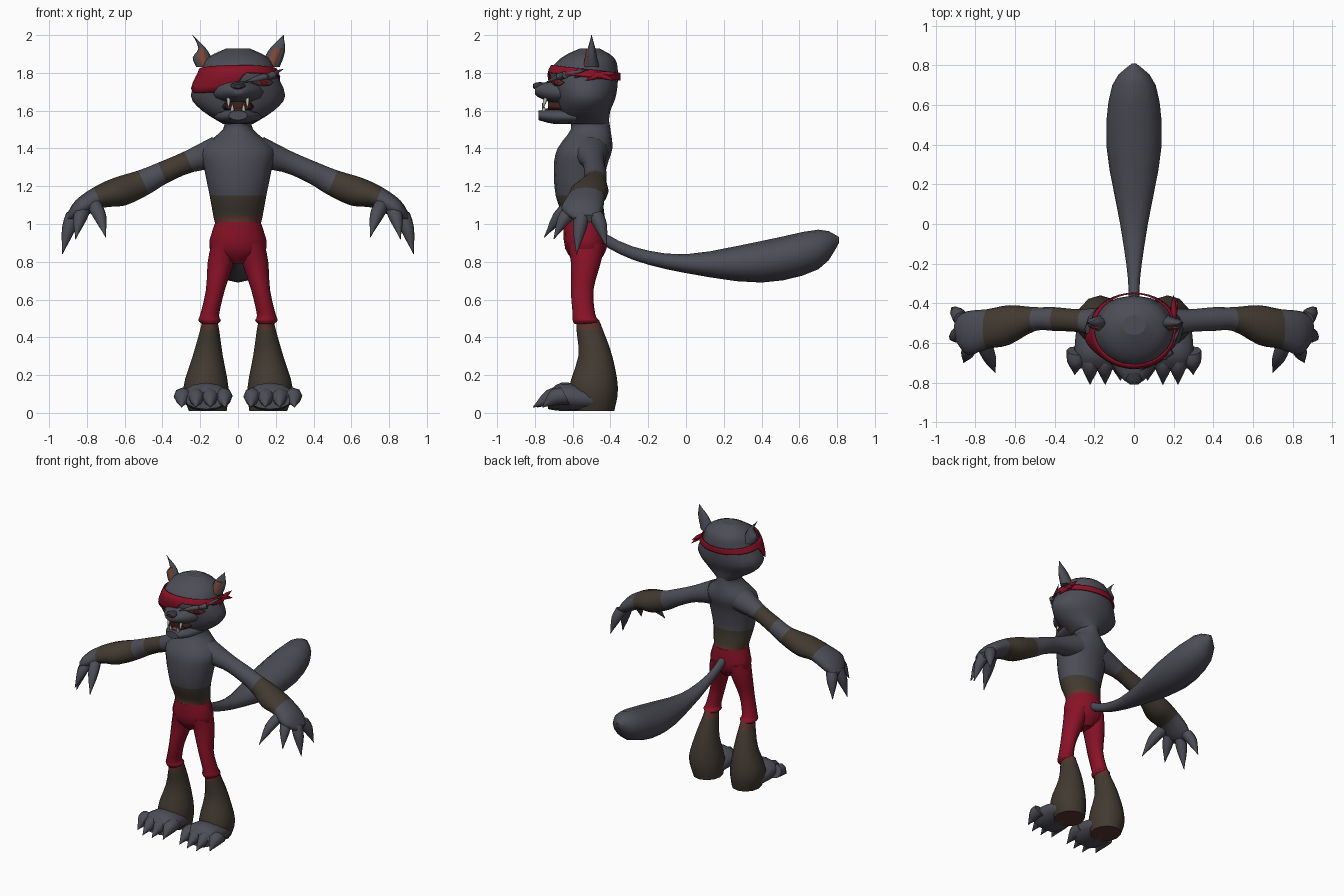
import bpy, bmesh, math
from mathutils import Vector

cube = bpy.data.objects.get("Cube")
if cube:
    bpy.data.objects.remove(cube, do_unlink=True)

# Colours
COLOURS = {
    "grey_fur": (.073, .073, .093), "red_cloth": (.25, .006, .02),
    "brown_wrap": (.053, .042, .03), "rust_trim": (.1, .033, .026),
    "ear_inside": (.2, .065, .04), "mouth_dark": (.045, .014, .012),
    "tooth_white": (.5, .48, .44), "nose_dark": (.035, .035, .042),
}
MATERIALS = []
for name, colour in COLOURS.items():
    material = bpy.data.materials.new(name)
    material.use_nodes = True
    material.diffuse_color = (*colour, 1)
    material.node_tree.nodes["Principled BSDF"].inputs["Base Color"].default_value = (*colour, 1)
    MATERIALS.append(material)
GREY, RED, BROWN, RUST, EAR, MOUTH, TOOTH, NOSE = range(len(MATERIALS))
X, Y, Z = Vector((1, 0, 0)), Vector((0, 1, 0)), Vector((0, 0, 1))
STEPS = 3


def finish(name, bm):
    bmesh.ops.recalc_face_normals(bm, faces=bm.faces)
    mesh = bpy.data.meshes.new(name)
    bm.to_mesh(mesh)
    bm.free()
    for material in MATERIALS:
        mesh.materials.append(material)
    part = bpy.data.objects.new(name, mesh)
    bpy.context.collection.objects.link(part)
    return part


def spline(keys):
    """Smooth curve of tuples through the key tuples."""
    padded = [keys[0], *keys, keys[-1]]
    result = []
    for k in range(len(keys) - 1):
        for step in range(STEPS):
            t = step / STEPS
            result.append(tuple(
                b + t * ((c - a) + t * (2 * a - 5 * b + 4 * c - d + t * (3 * b - a - 3 * c + d))) / 2
                for a, b, c, d in zip(*padded[k:k + 4])))
    return result + [tuple(keys[-1])]


def loft(name, keys, u, v, mats=GREY, sides=12):
    """Skin ellipses (x, y, z, u radius, v radius); a list of mats ends with the end cap."""
    if isinstance(mats, int):
        mats = [mats] * len(keys)
    bm = bmesh.new()
    loops = []
    for x, y, z, ru, rv in spline(keys):
        centre = Vector((x, y, z))
        angles = [math.tau * i / sides for i in range(sides)]
        loops.append([bm.verts.new(centre + u * max(ru, .002) * math.cos(a) + v * max(rv, .002) * math.sin(a))
                      for a in angles])
    for k, (low, high) in enumerate(zip(loops, loops[1:])):
        for i in range(sides):
            face = bm.faces.new((low[i], low[i - 1], high[i - 1], high[i]))
            face.smooth = True
            face.material_index = mats[k // STEPS]
    bm.faces.new(loops[0]).material_index = mats[0]
    bm.faces.new(loops[-1]).material_index = mats[-1]
    return finish(name, bm)


def column(name, rows, mats=GREY):
    """Upright part from rows of height, half width, front, back."""
    return loft(name, [(0, (f + b) / 2, z, w, (b - f) / 2) for z, w, f, b in rows], X, Y, mats, 16)


def beam(name, rows, mats=GREY, x=0):
    """Part running front to back from rows of y, half width, bottom, top."""
    return loft(name, [(x, y, (b + t) / 2, w, (t - b) / 2) for y, w, b, t in rows], X, Z, mats)


def digit(name, base, tip, radius, mat=GREY, lift=0):
    """Tapered finger, toe, tooth or spike, arched upward by lift."""
    base, tip = Vector(base), Vector(tip)
    along = (tip - base).normalized()
    u = along.orthogonal().normalized()
    middle = base.lerp(tip, .5) + Z * lift
    keys = [(*base, radius, radius), (*middle, radius * .85, radius * .85), (*tip, 0, 0)]
    return loft(name, keys, u, along.cross(u), mat, 8)


# Torso with wrapped waist, trouser hips and tail
column("torso", [(1, .12, -.65, -.42), (1.04, .13, -.65, -.43), (1.15, .15, -.69, -.44), (1.3, .18, -.7, -.42),
                 (1.4, .19, -.68, -.39), (1.5, .08, -.61, -.4), (1.56, .08, -.62, -.41)],
       [RUST, BROWN, GREY, GREY, GREY, GREY, GREY])
column("trouser_hips", [(.79, .03, -.58, -.47), (.87, .15, -.64, -.42), (1.01, .12, -.65, -.42)], RED)
beam("tail", [(-.46, .03, .9, .97), (-.28, .03, .81, .88), (0, .07, .74, .84), (.4, .14, .69, .91),
              (.7, .11, .76, .97), (.81, .01, .9, .93)])

# Head
HEAD = [(1.53, .08, -.63, -.41), (1.6, .19, -.67, -.4), (1.68, .25, -.69, -.37),
        (1.8, .2, -.72, -.36), (1.88, .16, -.66, -.38), (1.93, .06, -.56, -.46)]
column("head", HEAD)
HEAD_ROWS = spline(HEAD)


def head_point(angle, z, gap):
    for p, q in zip(HEAD_ROWS, HEAD_ROWS[1:]):
        if p[0] <= z <= q[0]:
            t = (z - p[0]) / (q[0] - p[0])
            w, f, b = (m + (n - m) * t for m, n in zip(p[1:], q[1:]))
            return ((w + gap) * math.cos(angle), (f + b) / 2 + ((b - f) / 2 + gap) * math.sin(angle), z)


def wrap(name, start, end, count, top, bottom, gap, mat):
    """Thin cloth or plate hugging the head between two height rules."""
    bm = bmesh.new()
    grid = []
    for i in range(count + 1):
        a = start + (end - start) * i / count
        grid.append([bm.verts.new(head_point(a, bottom(a) + (top(a) - bottom(a)) * j / 4, gap)) for j in range(5)])
    for p, q in zip(grid, grid[1:]):
        for j in range(4):
            face = bm.faces.new((p[j], q[j], q[j + 1], p[j + 1]))
            face.smooth, face.material_index = True, mat
    bmesh.ops.remove_doubles(bm, verts=bm.verts, dist=.0005)
    thickness = finish(name, bm).modifiers.new("thickness", "SOLIDIFY")
    thickness.thickness, thickness.offset = .008, 0


# Headband dropping into a patch over the right eye, knotted on the left
FRONT = -math.pi / 2


def band_top(a):
    return 1.82 - .02 * math.sin(a)


def band_bottom(a):
    return 1.78 - .02 * math.sin(a) - .1 * max(0, 1 - ((a - FRONT + .7) / .85) ** 4)


wrap("headband", 3 * FRONT, -FRONT, 56, band_top, band_bottom, .01, RED)
KNOT = (.2, -.46, 1.79)
digit("headband_knot", (.19, -.5, 1.79), (.21, -.41, 1.78), .02, RED)
for ribbon, tip in {"lower": (.22, -.38, 1.76), "front": (.22, -.53, 1.76), "upper": (.2, -.36, 1.8)}.items():
    digit(ribbon + "_ribbon", KNOT, tip, .015, RED)

# Left eye with swept brow and lash
EYE = FRONT + .62


def lid(a):
    return .02 * math.cos((a - EYE) * 5)


wrap("left_eye", EYE - .3, EYE + .3, 8, lambda a: 1.75 + lid(a), lambda a: 1.75 - lid(a), .006, RUST)
wrap("left_pupil", EYE - .07, EYE + .07, 4, lambda a: 1.76, lambda a: 1.74, .01, RED)
digit("left_inner_brow", (.19, -.64, 1.79), (.03, -.74, 1.75), .02)
digit("left_outer_brow", (.15, -.68, 1.78), (.24, -.51, 1.82), .015)
digit("left_lash", (.12, -.69, 1.76), (.22, -.56, 1.78), .01, NOSE)

# Muzzle, nose, open mouth and jaw
beam("muzzle", [(-.6, .16, 1.64, 1.76), (-.7, .12, 1.64, 1.76), (-.78, .06, 1.67, 1.74), (-.8, .03, 1.69, 1.73)])
beam("nose", [(-.75, .03, 1.72, 1.75), (-.79, .04, 1.71, 1.75), (-.81, .02, 1.72, 1.74)], NOSE)
beam("mouth_inside", [(-.6, .1, 1.58, 1.66), (-.73, .07, 1.6, 1.65)], MOUTH)
beam("tongue", [(-.66, .05, 1.59, 1.62), (-.76, .02, 1.6, 1.61)], EAR)
beam("lower_jaw", [(-.58, .13, 1.53, 1.61), (-.7, .1, 1.53, 1.61), (-.78, .05, 1.55, 1.6)])

# Limb sections: x, y, z and two radii
ARM = [(.1, -.51, 1.38, .1, .09), (.26, -.49, 1.33, .06, .06), (.4, -.48, 1.27, .06, .06), (.5, -.48, 1.22, .06, .07),
       (.63, -.51, 1.17, .1, .08), (.74, -.53, 1.14, .1, .06), (.84, -.55, 1.08, .11, .05), (.9, -.53, 1.03, .06, .02)]
FINGERS = {"thumb": ((.76, -.6, 1.1), (.7, -.75, .93)), "index_finger": ((.82, -.6, 1.08), (.86, -.7, .92)),
           "middle_finger": ((.87, -.55, 1.05), (.93, -.58, .84)), "little_finger": ((.87, -.48, 1.05), (.92, -.42, .88))}
TROUSER = [(.07, -.53, .9, .07, .1), (.09, -.53, .8, .07, .08), (.12, -.55, .65, .05, .06),
           (.15, -.54, .52, .05, .06), (.15, -.53, .49, .06, .07), (.15, -.53, .47, .04, .06)]
SHIN = [(.15, -.52, .49, .04, .06), (.15, -.51, .44, .05, .07), (.16, -.48, .3, .08, .09),
        (.17, -.49, .13, .12, .13), (.16, -.49, .01, .1, .11)]
EARS = [(.17, -.5, 1.83, .05, .04), (.19, -.5, 1.88, .05, .03), (.21, -.5, 1.93, .04, .02), (.24, -.5, 2, 0, 0)]

for s, side in ((1, "left_"), (-1, "right_")):
    def flip(points):
        return [(s * x, *rest) for x, *rest in points]

    # Arm, with an extra band above the right elbow, and hand
    band = BROWN if s < 0 else GREY
    loft(side + "arm", flip(ARM), Y, Vector((.4 * s, 0, .9)), [GREY, band, GREY, BROWN, BROWN, GREY, GREY, GREY])
    for finger, points in FINGERS.items():
        digit(side + finger, *flip(points), .04, lift=.02)

    # Trouser leg with rolled cuff, wrapped shin with rust sole
    loft(side + "trouser_leg", flip(TROUSER), X, Y, RED)
    loft(side + "shin", flip(SHIN), X, Y, [RUST, BROWN, BROWN, BROWN, RUST])

    # Foot and clawed toes
    beam(side + "foot", [(-.44, .09, .02, .09), (-.53, .12, .01, .14), (-.66, .13, .01, .16), (-.73, .11, .02, .11)],
         x=.17 * s)
    for k in range(4):
        x = .08 + .07 * k
        digit(side + "toe_%d" % (k + 1), (s * x, -.64, .09), (s * (x * 1.1 - .02), -.81 + .02 * (k % 3 == 0) + .03 * (k > 2), .03),
              .05, lift=.02)

    # Ear, nicked on the right, with its coloured hollow
    nick = .02 if s < 0 else 0
    ear = [(x - nick * (k == 2), y, z, u - nick * (k == 2), v) for k, (x, y, z, u, v) in enumerate(EARS)]
    loft(side + "ear", flip(ear), X, Y, GREY, 8)
    loft(side + "ear_inside", flip([(x, y - .01, z, u * .65, v * .85) for x, y, z, u, v in ear[:3]]), X, Y, EAR, 8)

    # Fangs
    digit(side + "upper_fang", (.05 * s, -.74, 1.67), (.05 * s, -.76, 1.61), .01, TOOTH)
    digit(side + "lower_fang", (.03 * s, -.75, 1.59), (.03 * s, -.76, 1.64), .01, TOOTH)
